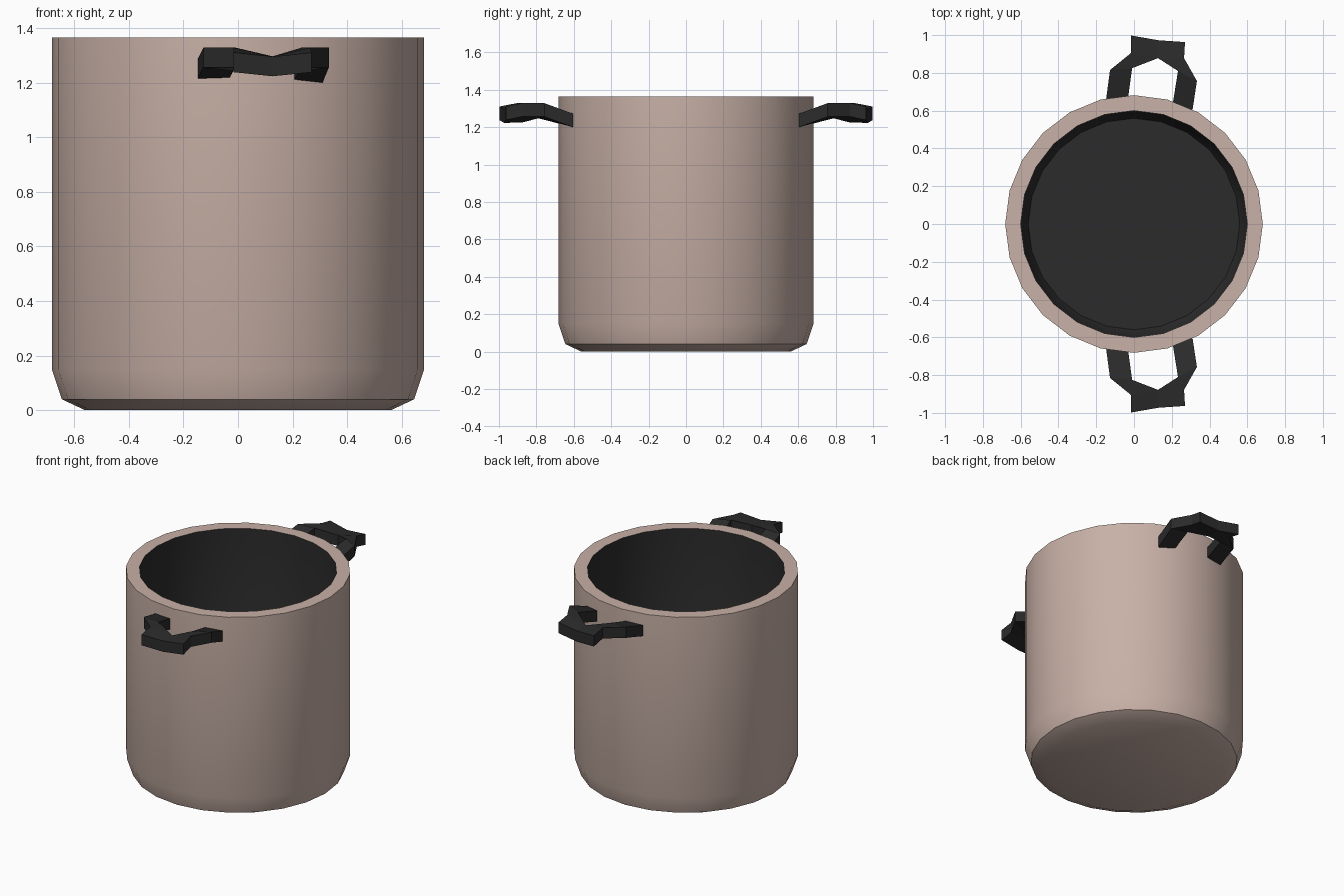
import bpy, bmesh, math

if "Cube" in bpy.data.objects:
    bpy.data.objects.remove(bpy.data.objects["Cube"])

SIDES = 24


def material(name, rgb):
    m = bpy.data.materials.new(name)
    m.diffuse_color = (*rgb, 1)
    m.use_nodes = True
    m.node_tree.nodes["Principled BSDF"].inputs["Base Color"].default_value = m.diffuse_color
    return m


METAL = material("dusty pink metal", (0.58, 0.44, 0.385))
BLACK = material("black coating", (0.024, 0.024, 0.024))


def finish(name, bm, mats):
    bmesh.ops.recalc_face_normals(bm, faces=bm.faces)
    mesh = bpy.data.meshes.new(name)
    bm.to_mesh(mesh)
    bm.free()
    for m in mats:
        mesh.materials.append(m)
    obj = bpy.data.objects.new(name, mesh)
    bpy.context.collection.objects.link(obj)
    return obj


# Pot: one lathed profile, outside bottom -> rim -> inside bottom
profile = [(0.56, 0.0), (0.645, 0.04), (0.682, 0.15), (0.682, 1.365),
           (0.60, 1.365), (0.60, 0.16), (0.56, 0.08)]
FIRST_INNER = 4   # profile segments from here on are the black lining
bm = bmesh.new()
rings = []
for r, z in profile:
    rings.append([bm.verts.new((r * math.cos(2 * math.pi * i / SIDES),
                                r * math.sin(2 * math.pi * i / SIDES), z))
                  for i in range(SIDES)])
for k in range(len(rings) - 1):
    a, b = rings[k], rings[k + 1]
    for i in range(SIDES):
        j = (i + 1) % SIDES
        f = bm.faces.new((a[i], a[j], b[j], b[i]))
        f.material_index = 1 if k >= FIRST_INNER else 0
bm.faces.new(rings[0])
bm.faces.new(rings[-1]).material_index = 1
pot = finish("pot", bm, [METAL, BLACK])
bpy.context.view_layer.objects.active = pot
pot.select_set(True)
bpy.ops.object.shade_smooth_by_angle(angle=math.radians(30))

# Handle: bent flat bar, top outline points and the quads between them
points = [(-0.155, 0.605, 1.272), (-0.04, 0.605, 1.272),    # left foot
          (-0.127, 0.815, 1.328), (-0.01, 0.825, 1.328),    # left bend
          (-0.016, 0.905, 1.328), (0.127, 0.878, 1.296),    # grip, inner edge
          (0.265, 0.878, 1.328),
          (-0.016, 0.998, 1.31), (0.127, 0.973, 1.295),     # grip, outer edge
          (0.27, 0.963, 1.31),
          (0.333, 0.757, 1.328), (0.233, 0.81, 1.328),      # right bend
          (0.31, 0.605, 1.272), (0.20, 0.605, 1.272)]       # right foot
quads = [(0, 1, 3, 2), (2, 3, 5, 4), (4, 5, 8, 7), (5, 6, 9, 8),
         (5, 11, 10, 6), (11, 13, 12, 10)]
THICK = 0.072


def handle(name, side):
    bm = bmesh.new()
    vs = [bm.verts.new((x, y * side, z)) for x, y, z in points]
    faces = [bm.faces.new([vs[i] for i in q]) for q in quads]
    ext = bmesh.ops.extrude_face_region(bm, geom=faces, use_keep_orig=True)
    low = [g for g in ext["geom"] if isinstance(g, bmesh.types.BMVert)]
    bmesh.ops.translate(bm, verts=low, vec=(0, 0, -THICK))
    finish(name, bm, [BLACK])


handle("back_handle", 1)
handle("front_handle", -1)
